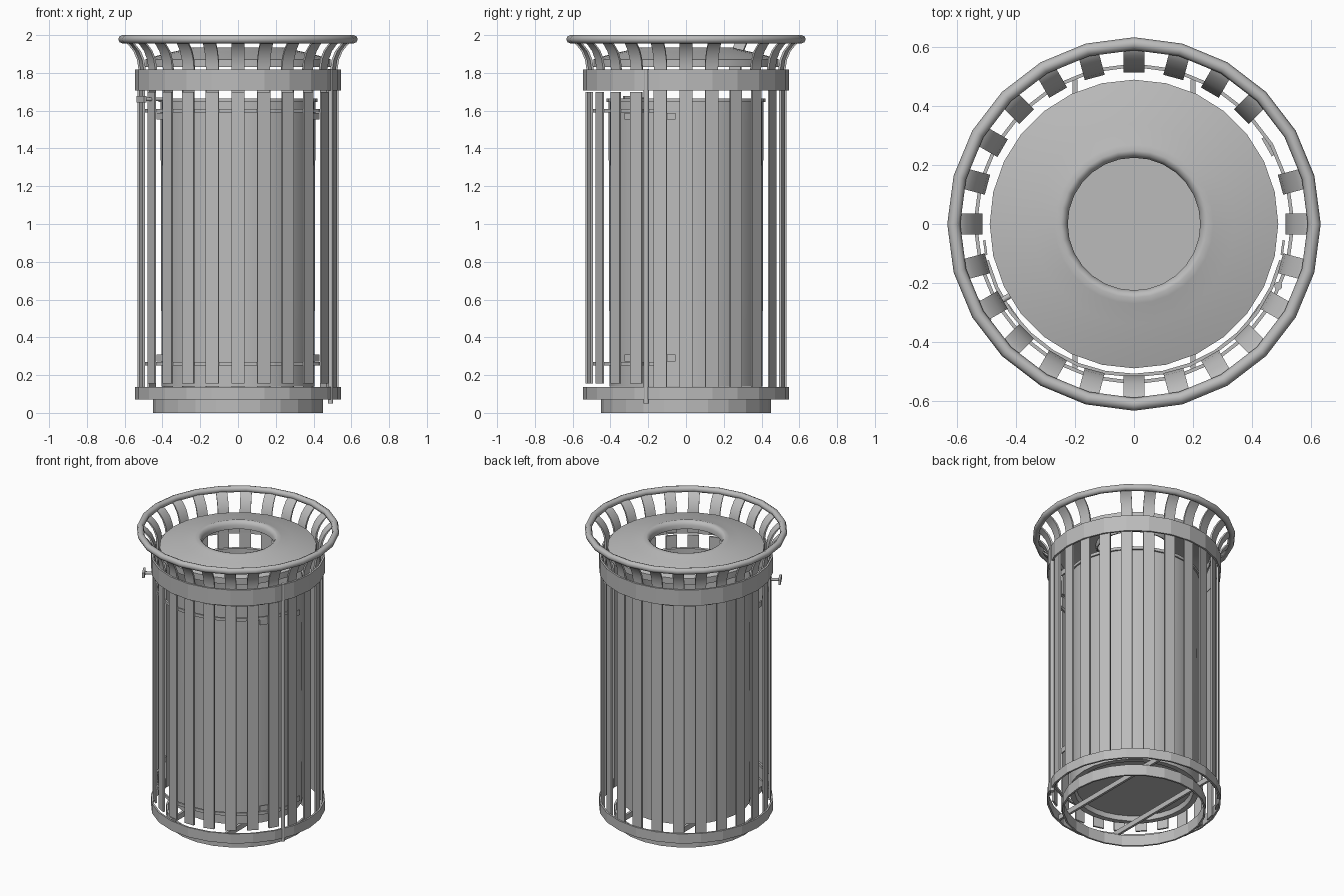
import bpy, bmesh
from math import sin, cos, pi, radians
from mathutils import Vector

if "Cube" in bpy.data.objects:
    bpy.data.objects.remove(bpy.data.objects["Cube"], do_unlink=True)

grey = bpy.data.materials.new("painted grey metal")
grey.use_nodes = True
colour = (0.5, 0.5, 0.5, 1)
grey.diffuse_color = colour
grey.node_tree.nodes["Principled BSDF"].inputs["Base Color"].default_value = colour


def finish(name, bm, smooth=False):
    bmesh.ops.recalc_face_normals(bm, faces=bm.faces)
    mesh = bpy.data.meshes.new(name)
    bm.to_mesh(mesh)
    bm.free()
    mesh.materials.append(grey)
    obj = bpy.data.objects.new(name, mesh)
    bpy.context.collection.objects.link(obj)
    if smooth:
        bpy.ops.object.select_all(action="DESELECT")
        obj.select_set(True)
        bpy.context.view_layer.objects.active = obj
        bpy.ops.object.shade_smooth_by_angle(angle=radians(50))
    return obj


def lathe(name, profile, sides=24, start=0, sweep=360, smooth=False):
    """Turn a closed (radius, height) profile around the z axis."""
    bm = bmesh.new()
    full = sweep == 360
    rings = []
    for i in range(sides if full else sides + 1):
        a = radians(start + sweep * i / sides)
        rings.append([bm.verts.new((r * cos(a), r * sin(a), z)) for r, z in profile])
    n = len(profile)
    for i in range(sides):
        p, q = rings[i], rings[(i + 1) % len(rings)]
        for j in range(n):
            k = (j + 1) % n
            bm.faces.new((p[j], q[j], q[k], p[k]))
    if not full:
        bm.faces.new(rings[0])
        bm.faces.new(rings[-1])
    bmesh.ops.remove_doubles(bm, verts=bm.verts, dist=0.0001)
    return finish(name, bm, smooth)


def hoop(name, radius, low, high, thick, **options):
    inner = radius - thick
    return lathe(name, [(inner, low), (radius, low), (radius, high), (inner, high)], **options)


def strip(bm, path, angle, width=0.07, thick=0.012):
    """Add a flat bar following a (radius, height) path at one angle."""
    a = radians(angle)
    out, side = Vector((cos(a), sin(a), 0)), Vector((-sin(a), cos(a), 0))
    rings = []
    for r, z in path:
        rings.append([bm.verts.new(out * (r + t) + side * w + Vector((0, 0, z)))
                      for w, t in ((-width / 2, 0), (width / 2, 0),
                                   (width / 2, thick), (-width / 2, thick))])
    for p, q in zip(rings, rings[1:]):
        for j in range(4):
            k = (j + 1) % 4
            bm.faces.new((p[j], p[k], q[k], q[j]))
    bm.faces.new(rings[0])
    bm.faces.new(rings[-1])


def box(name, centre, size, angle=0):
    bm = bmesh.new()
    bmesh.ops.create_cube(bm, size=1)
    bmesh.ops.scale(bm, vec=size, verts=bm.verts)
    obj = finish(name, bm)
    obj.location = centre
    obj.rotation_euler.z = radians(angle)
    return obj


def rod(name, start, end, radius, sides=10):
    start, end = Vector(start), Vector(end)
    bm = bmesh.new()
    bmesh.ops.create_cone(bm, cap_ends=True, segments=sides, radius1=radius,
                          radius2=radius, depth=(end - start).length)
    obj = finish(name, bm, True)
    obj.location = (start + end) / 2
    obj.rotation_euler = (end - start).to_track_quat("Z", "Y").to_euler()
    return obj


# Base and outer bands
hoop("base_ring", 0.45, 0, 0.075, 0.012)
hoop("bottom_band", 0.545, 0.072, 0.138, 0.012)
hoop("top_band", 0.545, 1.707, 1.817, 0.012)
for x in (-0.2, 0.2):
    box("base_crossbar", (x, 0, 0.09), (0.016, 0.98, 0.035))

# Rolled rim
lathe("top_rim", [(0.612 + 0.022 * cos(t * pi / 4), 1.978 + 0.022 * sin(t * pi / 4))
                  for t in range(8)], smooth=True)

# Slats: fixed ones run band to band, door ones stop short; one flare is absent
fixed, door, flares = bmesh.new(), bmesh.new(), bmesh.new()
for angle in range(0, 360, 15):
    if 210 <= angle <= 330:
        strip(door, [(0.52, 0.155), (0.52, 1.70)], angle)
    else:
        strip(fixed, [(0.52, 0.08), (0.52, 1.75)], angle)
    if angle != 30:
        strip(flares, [(0.518, 1.72), (0.515, 1.82), (0.523, 1.87), (0.542, 1.915),
                       (0.57, 1.95), (0.602, 1.975)], angle)
finish("fixed_slats", fixed)
finish("door_slats", door)
finish("flared_slat_tops", flares, True)

# Door frame, hinge pin and brackets
for z in (0.26, 1.6):
    hoop("door_rail", 0.52, z - 0.01, z + 0.01, 0.012, sides=14, start=194, sweep=152)
rod("hinge_pin", (0.49, -0.21, 0.05), (0.49, -0.21, 1.82), 0.014)
for z in (0.29, 1.57):
    for s in (-1, 1):
        box("door_bracket", (s * 0.41, -0.3, z), (0.008, 0.06, 0.036), s * -35)
        box("post_bracket", (s * 0.505, -0.08, z), (0.008, 0.05, 0.036), s * -8)

# Latch handle
rod("latch_shaft", (-0.39, -0.225, 1.66), (-0.51, -0.295, 1.66), 0.01)
box("latch_handle", (-0.51, -0.295, 1.66), (0.015, 0.08, 0.035), 30)

# Inner liner with floor and rolled edge
lathe("liner", [(0, 0.17), (0.36, 0.17), (0.37, 0.14), (0.405, 0.14), (0.41, 1.645),
                (0.42, 1.645), (0.42, 1.665), (0.4, 1.665), (0.395, 0.185), (0, 0.185)],
      sides=32, smooth=True)

# Domed lid, its top curling softly down into a round opening
lathe("lid", [(0.49, 1.83), (0.49, 1.872), (0.42, 1.893), (0.34, 1.912), (0.27, 1.928),
              (0.25, 1.934), (0.235, 1.928), (0.225, 1.908), (0.225, 1.88),
              (0.232, 1.88), (0.24, 1.91), (0.34, 1.902), (0.42, 1.883),
              (0.482, 1.865), (0.482, 1.83)], sides=28, smooth=True)
